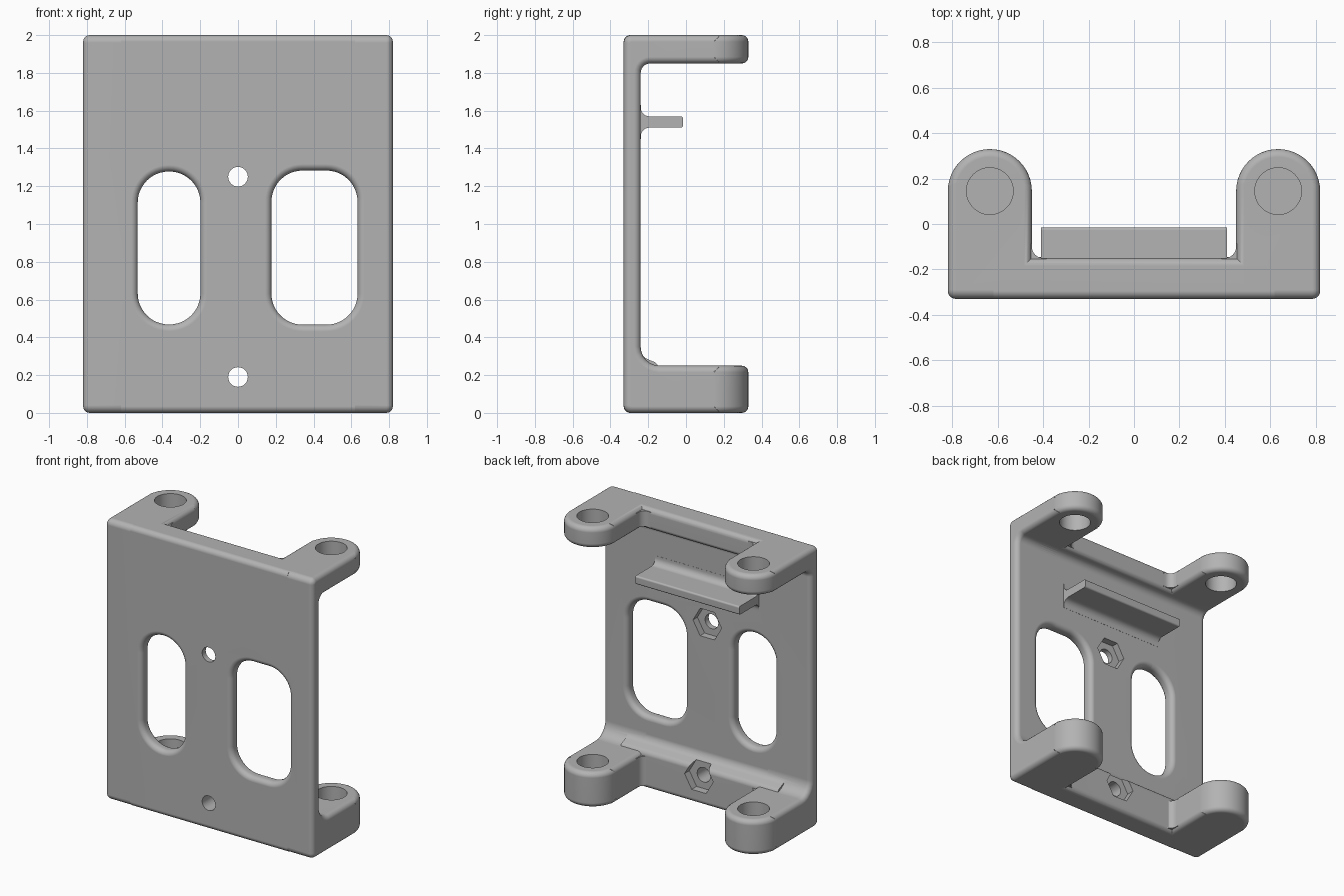
import bpy, bmesh
from math import pi, sin, cos, tan, sqrt
from mathutils import Vector, Matrix

cube = bpy.data.objects.get("Cube")
if cube:
    bpy.data.objects.remove(cube, do_unlink=True)

grey = bpy.data.materials.new("grey_plastic")
grey.use_nodes = True
GREY = (0.45, 0.45, 0.45, 1)
grey.diffuse_color = GREY
grey.node_tree.nodes["Principled BSDF"].inputs["Base Color"].default_value = GREY

W, FRONT, BACK, PLATE = 0.82, -0.33, 0.33, -0.24   # outer half width and depths
EDGE = 0.035                                       # rounding of outer edges
ARM = 0.185                                        # arm half width
ARM_X, ARM_Y = W - ARM, BACK - ARM                 # centre of each arm eye


def rounded(corners, n=6):
    """Outline from (u, v, radius) corners."""
    out = []
    for i, (a, b, r) in enumerate(corners):
        p = Vector((a, b))
        if r == 0:
            out.append(p)
            continue
        u = (Vector(corners[i - 1][:2]) - p).normalized()
        v = (Vector(corners[(i + 1) % len(corners)][:2]) - p).normalized()
        inner = u.angle(v)
        centre = p + (u + v).normalized() * r / sin(inner / 2)
        start = p + u * r / tan(inner / 2) - centre
        turn = (pi - inner) * (1 if v.x * u.y - v.y * u.x > 0 else -1)
        out += [centre + Matrix.Rotation(turn * k / n, 2) @ start for k in range(n + 1)]
    return out


def circle(u, v, r, n=48, phase=0):
    return [Vector((u + r * cos(phase + 2 * pi * k / n), v + r * sin(phase + 2 * pi * k / n)))
            for k in range(n)]


def loft(name, rings, axis, edge=0):
    """Solid through (position, outline) rings along an axis."""
    place = {"x": lambda t, p: (t, p.x, p.y),
             "y": lambda t, p: (p.x, t, p.y),
             "z": lambda t, p: (p.x, p.y, t)}[axis]
    bm = bmesh.new()
    loops = [[bm.verts.new(place(t, p)) for p in outline] for t, outline in rings]
    for a, b in zip(loops, loops[1:]):
        for i in range(len(a)):
            bm.faces.new((a[i - 1], a[i], b[i], b[i - 1]))
    caps = [bm.faces.new(loops[0]), bm.faces.new(loops[-1])]
    bmesh.ops.recalc_face_normals(bm, faces=bm.faces)
    if edge:
        rim = list({e for f in caps for e in f.edges})
        bmesh.ops.bevel(bm, geom=rim, offset=edge, segments=5, profile=0.5,
                        affect='EDGES', clamp_overlap=False)
    mesh = bpy.data.meshes.new(name)
    bm.to_mesh(mesh)
    bm.free()
    mesh.materials.append(grey)
    ob = bpy.data.objects.new(name, mesh)
    bpy.context.scene.collection.objects.link(ob)
    return ob


def prism(name, outline, axis, a, b, edge=0):
    return loft(name, [(a, outline), (b, outline)], axis, edge)


solids, cutters = [], []

# Middle of the bracket: plate with a short rail at top and bottom
middle = rounded([
    (FRONT, 0, EDGE), (-0.145, 0, EDGE), (-0.145, 0.26, 0.04), (PLATE, 0.3, 0.06),
    (PLATE, 1.85, 0.05), (-0.15, 1.85, 0.03), (-0.15, 2, EDGE), (FRONT, 2, EDGE)])
bracket = prism("bracket", middle, "x", -0.62, 0.62)

# Side channels with arms, rounded eyes at the arm ends, and inner corner fillets
end = ARM_Y + EDGE
channel = rounded([
    (FRONT, 0, 0.04), (end, 0, 0), (end, 0.25, 0), (PLATE, 0.25, 0.1),
    (PLATE, 1.85, 0.05), (end, 1.85, 0), (end, 2, 0), (FRONT, 2, 0.04)])
for side, s in (("right", -1), ("left", 1)):
    x = s * ARM_X
    solids.append(prism(side + "_channel", channel, "x", x - ARM, x + ARM, EDGE))
    inner = s * (W - 2 * ARM)
    web = rounded([(inner + s * 0.05, -0.2, 0), (inner + s * 0.05, -0.085, 0),
                   (inner, -0.085, 0), (inner, -0.15, 0.05),
                   (inner - s * 0.065, -0.15, 0), (inner - s * 0.065, -0.2, 0)])
    for level, z0, z1 in (("lower", 0, 0.25), ("upper", 1.85, 2)):
        solids.append(prism(f"{side}_{level}_eye", circle(x, ARM_Y, ARM), "z", z0, z1, EDGE))
        solids.append(prism(f"{side}_{level}_web", web, "z", z0 + 0.02, z1 - 0.02))
    # Blind hole below, through hole above
    cutters.append(prism(side + "_lower_bore", circle(x, ARM_Y, 0.103), "z", 0.05, 0.4))
    cutters.append(prism(side + "_upper_bore", circle(x, ARM_Y, 0.103), "z", 1.7, 2.1))

# Shelf on the back of the plate
shelf = rounded([
    (-0.28, 1.63, 0), (-0.239, 1.63, 0), (-0.239, 1.57, 0.045), (-0.015, 1.57, 0.012),
    (-0.015, 1.51, 0.012), (-0.239, 1.51, 0.045), (-0.239, 1.45, 0), (-0.28, 1.45, 0)])
solids.append(prism("shelf", shelf, "x", -0.41, 0.41))


# Slots with rounded rims on both faces
def slot(name, x, z, hx, hz, radius, rim=0.035):
    def outline(g):
        return rounded([(x - hx - g, z - hz - g, radius + g), (x + hx + g, z - hz - g, radius + g),
                        (x + hx + g, z + hz + g, radius + g), (x - hx - g, z + hz + g, radius + g)], 12)
    steps = [(rim * (1 - cos(k * pi / 10)), rim * (1 - sin(k * pi / 10))) for k in range(6)]
    front = [(FRONT - 0.02, outline(rim))] + [(FRONT + d, outline(g)) for d, g in steps]
    back = [(PLATE - d, outline(g)) for d, g in reversed(steps)] + [(PLATE + 0.02, outline(rim))]
    cutters.append(loft(name, front + back, "y"))


slot("narrow_slot", -0.365, 0.873, 0.166, 0.405, 0.165)
slot("wide_slot", 0.405, 0.875, 0.228, 0.408, 0.165)

# Screw holes with hexagonal nut pockets behind
for name, z, floor in (("lower", 0.19, -0.2), ("upper", 1.25, -0.29)):
    cutters.append(prism(name + "_screw_hole", circle(0, z, 0.052, 32), "y", -0.4, 0))
    cutters.append(prism(name + "_nut_pocket", circle(0, z, 0.113, 6), "y", floor, 0))

# Combine the parts
for parts, operation in ((solids, 'UNION'), (cutters, 'DIFFERENCE')):
    for part in parts:
        mod = bracket.modifiers.new(part.name, 'BOOLEAN')
        mod.operation = operation
        mod.solver = 'EXACT'
        mod.object = part
bpy.context.view_layer.update()
result = bpy.data.meshes.new_from_object(bracket.evaluated_get(bpy.context.evaluated_depsgraph_get()))
bracket.modifiers.clear()
bracket.data = result
for part in solids + cutters:
    bpy.data.objects.remove(part, do_unlink=True)

# Clean up and shade
bm = bmesh.new()
bm.from_mesh(result)
bmesh.ops.remove_doubles(bm, verts=bm.verts, dist=0.0004)
bmesh.ops.dissolve_limit(bm, angle_limit=0.01, verts=bm.verts, edges=bm.edges)
bm.to_mesh(result)
bm.free()
bpy.ops.object.select_all(action='DESELECT')
bracket.select_set(True)
bpy.context.view_layer.objects.active = bracket
bpy.ops.object.shade_smooth_by_angle(angle=0.6)
normals = bracket.modifiers.new("even_shading", 'WEIGHTED_NORMAL')
normals.keep_sharp = True
